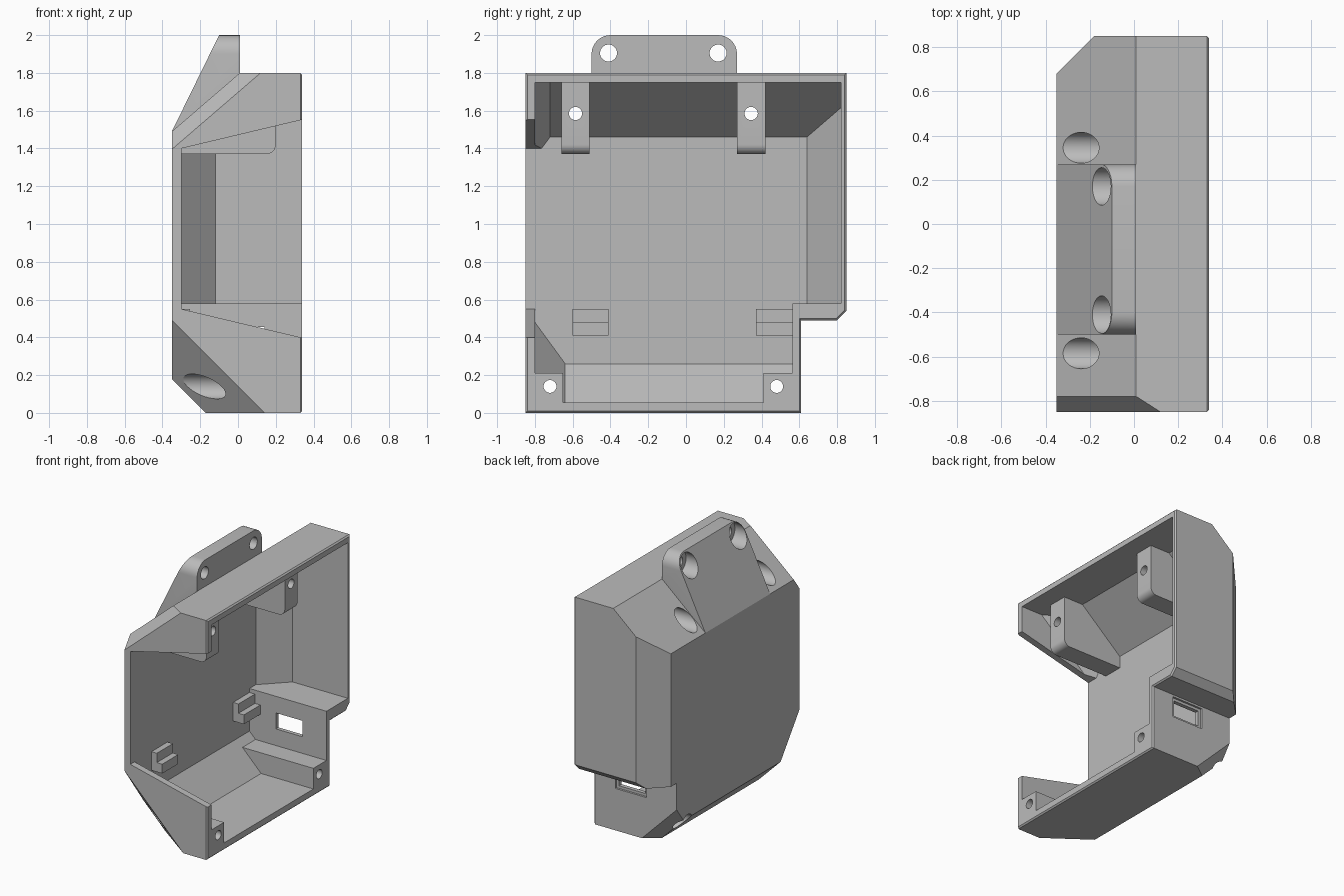
import bpy, bmesh, math
from mathutils import Vector

default = bpy.data.objects.get("Cube")
if default:
    bpy.data.objects.remove(default, do_unlink=True)

grey = bpy.data.materials.new("plain grey")
grey.use_nodes = True
grey.diffuse_color = (0.5, 0.5, 0.5, 1)
grey.node_tree.nodes["Principled BSDF"].inputs["Base Color"].default_value = (0.5, 0.5, 0.5, 1)


def finish(bm, name):
    bmesh.ops.recalc_face_normals(bm, faces=bm.faces)
    mesh = bpy.data.meshes.new(name)
    bm.to_mesh(mesh)
    bm.free()
    ob = bpy.data.objects.new(name, mesh)
    mesh.materials.append(grey)
    bpy.context.collection.objects.link(ob)
    return ob


def clip(bm, planes):
    """Cut a convex solid by (point, outward normal) planes and cap it."""
    for point, normal in planes:
        res = bmesh.ops.bisect_plane(bm, geom=bm.verts[:] + bm.edges[:] + bm.faces[:],
                                     plane_co=Vector(point), plane_no=Vector(normal),
                                     clear_outer=True)
        edges = [e for e in res["geom_cut"] if isinstance(e, bmesh.types.BMEdge)]
        bmesh.ops.holes_fill(bm, edges=edges, sides=0)


def box(name, x, y, z, planes=()):
    bm = bmesh.new()
    bmesh.ops.create_cube(bm, size=1)
    for v in bm.verts:
        v.co = [r[0] if c < 0 else r[1] for r, c in zip((x, y, z), v.co)]
    clip(bm, planes)
    return finish(bm, name)


def prism(name, points, axis, lo, hi, planes=()):
    """Extrude a flat profile along x (points are y, z) or y (points are x, z)."""
    bm = bmesh.new()
    put = (lambda a, b: (lo, a, b)) if axis == "x" else (lambda a, b: (a, lo, b))
    face = bm.faces.new([bm.verts.new(put(a, b)) for a, b in points])
    ext = bmesh.ops.extrude_face_region(bm, geom=[face])
    move = Vector((hi - lo, 0, 0)) if axis == "x" else Vector((0, hi - lo, 0))
    bmesh.ops.translate(bm, vec=move,
                        verts=[v for v in ext["geom"] if isinstance(v, bmesh.types.BMVert)])
    clip(bm, planes)
    return finish(bm, name)


def arc(cx, cz, r, start, steps=8):
    return [(cx + r * math.cos(math.radians(start + 90 * i / steps)),
             cz + r * math.sin(math.radians(start + 90 * i / steps))) for i in range(steps + 1)]


def rod(y, z, r, x0, x1):
    pts = [(y + r * math.cos(math.tau * i / 32), z + r * math.sin(math.tau * i / 32))
           for i in range(32)]
    return prism("hole_cutter", pts, "x", x0, x1)


def combine(target, tool, operation="DIFFERENCE"):
    mod = target.modifiers.new("cut", "BOOLEAN")
    mod.operation, mod.solver, mod.object = operation, "EXACT", tool
    dg = bpy.context.evaluated_depsgraph_get()
    mesh = bpy.data.meshes.new_from_object(target.evaluated_get(dg))
    target.modifiers.clear()
    target.data = mesh
    bpy.data.objects.remove(tool, do_unlink=True)


# Shared slope directions
ROOF = (-0.31, 0, 0.36)
ROOF_FRONT = (-0.0217, -0.034, 0.0252)
BACK = (-1, 1, 0)
FLOOR = (-1, 0, -1)
CORNER = (-1, -1.37, -1)
CORNER_BACK = (-1, 1.37, -1)

# Outer shell
body = box("enclosure_shell", (-0.35, 0.34), (-0.85, 0.85), (0, 1.8), [
    ((-0.35, 0, 1.49), ROOF), ((-0.35, -0.78, 1.49), ROOF_FRONT),
    ((-0.35, 0.68, 0), BACK), ((-0.17, 0, 0), FLOOR), ((0.14, -0.85, 0), CORNER),
    ((-0.06, 0.61, 0), CORNER_BACK)][:5])
combine(body, prism("step_cutter", [(0.61, -0.1), (0.61, 0.49), (0.8, 0.49),
                                    (0.95, 0.64), (0.95, -0.1)], "x", -1, 1))
# Small chamfer at the lower back corner
combine(body, box("corner_cutter", (-0.6, 0.3), (0.3, 0.7), (-0.3, 0.47), [
    ((-0.06, 0.61, 0), [-c for c in CORNER_BACK])]))

# Fine chamfer around the open rim
bm = bmesh.new()
bm.from_mesh(body.data)
bmesh.ops.dissolve_limit(bm, angle_limit=0.01, verts=bm.verts[:], edges=bm.edges[:])
rim = [e for e in bm.edges if all(v.co.x > 0.339 for v in e.verts)]
bmesh.ops.bevel(bm, geom=rim, offset=0.01, segments=1, affect="EDGES")
bm.to_mesh(body.data)
bm.free()

# Cavity, with the solid features left standing in it
cavity = box("cavity", (-0.3, 0.5), (-0.8, 0.82), (0.055, 1.75), [
    ((-0.3, 0, 1.46), ROOF), ((-0.3, -0.72, 1.46), ROOF_FRONT),
    ((-0.3, 0.64, 0), BACK), ((-0.3, 0, 0.26), FLOOR), ((-0.3, -0.8, 0.48), CORNER)])
combine(cavity, box("step_block", (-1, 1), (0.565, 1), (-0.5, 0.58)))
for y in (-0.9, 0.41):
    combine(cavity, box("screw_post", (-1, 1), (y, y + (0.25 if y < 0 else 0.3)), (-0.2, 0.21)))
for y in (-0.66, 0.27):
    profile = [(-0.6, 1.9), (-0.6, 1.37)] + arc(0.15, 1.42, 0.05, 270) + [(0.2, 1.9)]
    combine(cavity, prism("screw_boss", profile, "y", y, y + 0.15))
for y0, y1 in ((-0.6, -0.41), (0.37, 0.6)):
    step = [(-0.4, 0.41), (-0.21, 0.41), (-0.21, 0.48), (-0.255, 0.48),
            (-0.255, 0.55), (-0.4, 0.55)]
    combine(cavity, prism("board_rest", step, "y", y0, y1))
combine(body, cavity)

# Large opening in the front wall
combine(body, prism("window_cutter", [(-0.3, 0.55), (0.5, 0.36), (0.5, 1.59), (-0.3, 1.4)],
                    "y", -1, -0.75))

# Cable slot with a wider outer mouth
combine(body, box("slot_cutter", (-0.08, 0.14), (0.4, 0.7), (0.335, 0.455)))
combine(body, box("slot_mouth_cutter", (-0.1, 0.16), (0.595, 0.7), (0.315, 0.475)))

# Mounting tab
tab_outline = ([(-0.5, 1.45), (0.27, 1.45)] + arc(0.17, 1.9, 0.1, 0)
               + arc(-0.4, 1.9, 0.1, 90))
tab = prism("mounting_tab", tab_outline, "x", -0.35, 0.01, [
    ((-0.1, 0, 2), (-0.51, 0, 0.25)), ((-0.34, 0, 1.475), (0.31, 0, -0.36))])
combine(body, tab, "UNION")

# Screw holes and their wide recesses
for y, z, r, wide, depth in ((-0.72, 0.14, 0.034, 0.066, 0.1), (0.48, 0.14, 0.034, 0.066, 0.1),
                             (-0.585, 1.585, 0.035, 0.07, 0.1), (0.345, 1.585, 0.035, 0.07, 0.1),
                             (-0.41, 1.905, 0.045, 0.085, -0.06),
                             (0.17, 1.905, 0.045, 0.085, -0.06)):
    combine(body, rod(y, z, wide, -0.6, depth))
    combine(body, rod(y, z, r, -0.7, 0.6))

# One colour, smooth only around the round parts
body.data.materials.clear()
body.data.materials.append(grey)
for p in body.data.polygons:
    p.material_index = 0
bpy.ops.object.select_all(action="DESELECT")
body.select_set(True)
bpy.context.view_layer.objects.active = body
bpy.ops.object.shade_smooth_by_angle(angle=math.radians(20))
